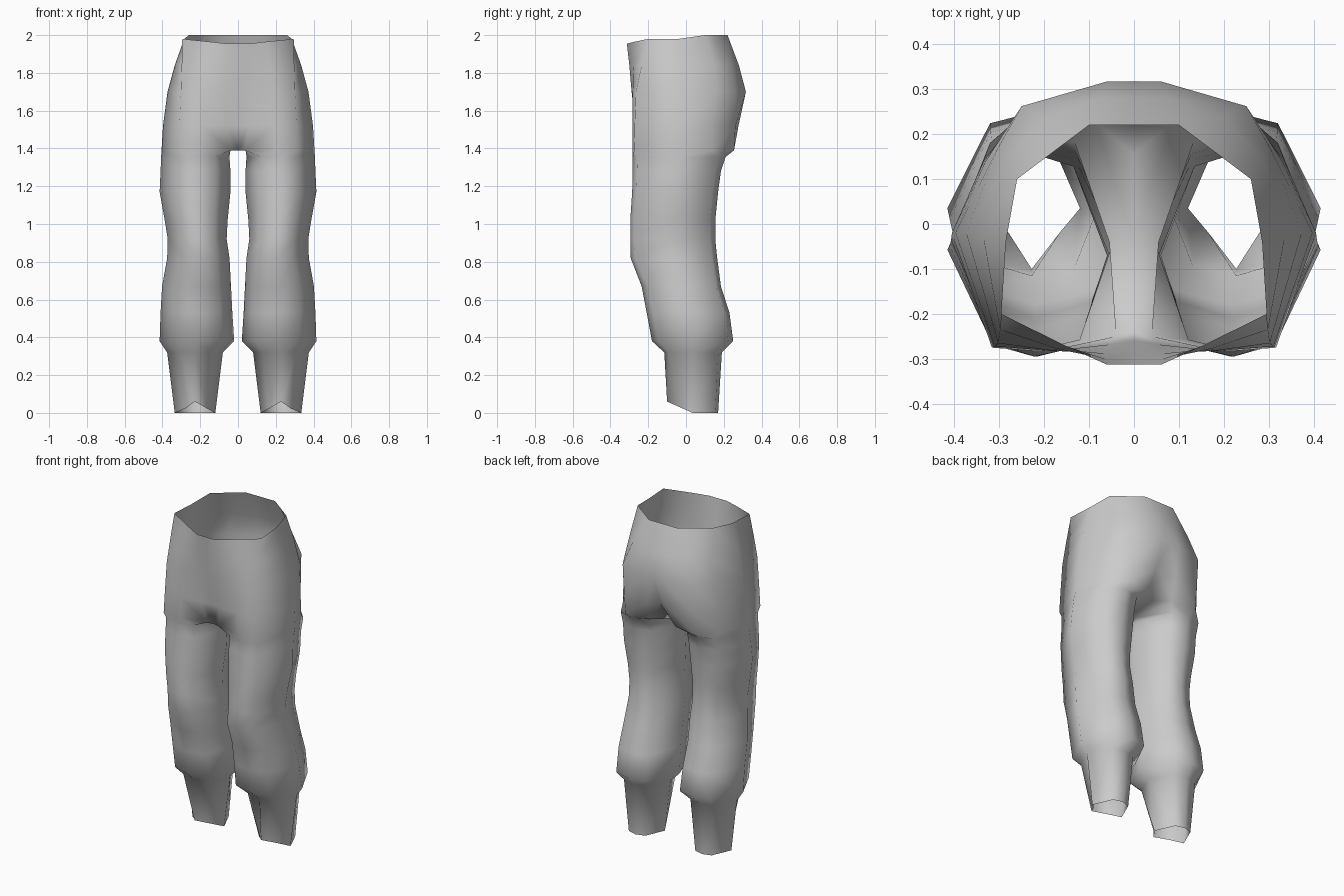
import bpy
import bmesh

cube = bpy.data.objects.get("Cube")
if cube:
    bpy.data.objects.remove(cube, do_unlink=True)

# Single cloth colour
cloth = bpy.data.materials.new("grey_cloth")
cloth.use_nodes = True
GREY = (0.6, 0.6, 0.6, 1)
cloth.diffuse_color = GREY
cloth.node_tree.nodes["Principled BSDF"].inputs["Base Color"].default_value = GREY

bm = bmesh.new()


def bridge(lower, upper, closed):
    """Join two rings of equal length with quads."""
    n = len(lower)
    for i in range(n if closed else n - 1):
        j = (i + 1) % n
        bm.faces.new((lower[i], lower[j], upper[j], upper[i]))


def torso_ring(z, points):
    """Half section; a point may carry its own height offset."""
    return [bm.verts.new((x, y, z + sum(dz))) for x, y, *dz in points]


def leg_ring(z, inner, outer, front, back, corner=(.74, .05), lift=0.0):
    """Eight-sided leg section, from the front round the outside."""
    cu, cv = corner
    pattern = ((.5, 0), (cu, cv), (1, .5), (.76, .94),
               (.5, 1), (.24, .94), (0, .5), (.95 - cu, cv))
    return [bm.verts.new((inner + u * (outer - inner),
                          front + v * (back - front),
                          z + lift * max(0, 1 - 2 * v))) for u, v in pattern]


# Hips: half sections from centre front to centre back, waist downward
torso = [
    torso_ring(1.98, [(0, -.313, -.025), (.06, -.313, -.025), (.15, -.272, -.015),
                      (.295, -.2), (.285, -.04), (.26, .1, .02),
                      (.18, .16, .02), (.1, .22, .02), (0, .22, .02)]),
    torso_ring(1.84, [(0, -.3), (.065, -.3), (.17, -.278), (.298, -.235), (.335, -.03),
                      (.275, .155), (.2, .235), (.07, .28), (0, .28)]),
    torso_ring(1.7, [(0, -.285), (.065, -.288), (.18, -.282), (.302, -.265), (.373, -.02),
                     (.305, .165), (.25, .262), (.06, .317), (0, .317)]),
    torso_ring(1.52, [(0, -.26), (.055, -.268), (.19, -.282), (.31, -.272), (.397, -.02),
                      (.33, .14), (.24, .262), (.07, .278), (0, .25)]),
    torso_ring(1.39, [(0, -.24), (.04, -.25), (.2, -.282), (.316, -.275), (.405, -.02),
                      (.335, .14), (.235, .254), (.085, .225), (0, .155)]),
]
for upper, lower in zip(torso, torso[1:]):
    bridge(lower, upper, False)

# Crotch strip between the legs
t = torso[-1]
inner = bm.verts.new((.055, -.04, 1.39))
centre = bm.verts.new((0, -.04, 1.39))
bm.faces.new((t[0], centre, inner, t[1]))
bm.faces.new((centre, t[8], t[7], inner))

# Leg: seat fold, thigh, knee, calf and ankle
CALF = (.78, .08)
ANKLE = (.74, .3)
legs = [t[2:8] + [inner, t[1]]]
for section in (
    (1.355, .045, .407, -.282, .21),
    (1.28, .04, .41, -.282, .185),
    (1.17, .04, .415, -.285, .17),
    (1.02, .055, .388, -.295, .155),
    (.92, .06, .372, -.295, .155),
    (.82, .045, .375, -.293, .165),
    (.67, .037, .402, -.235, .185, CALF),
    (.53, .03, .41, -.208, .23, CALF),
    (.38, .02, .415, -.18, .25, CALF),
    (.32, .08, .375, -.115, .19, CALF),
    (0, .12, .335, -.1, .17, ANKLE, .06),
):
    legs.append(leg_ring(*section))
for upper, lower in zip(legs, legs[1:]):
    bridge(lower, upper, True)

# Smooth, mirrored trousers open at waist and ankles
for face in bm.faces:
    face.smooth = True
mesh = bpy.data.meshes.new("trousers")
bm.to_mesh(mesh)
bm.free()
mesh.materials.append(cloth)
trousers = bpy.data.objects.new("trousers", mesh)
bpy.context.collection.objects.link(trousers)
mirror = trousers.modifiers.new("mirror", "MIRROR")
mirror.use_clip = True
